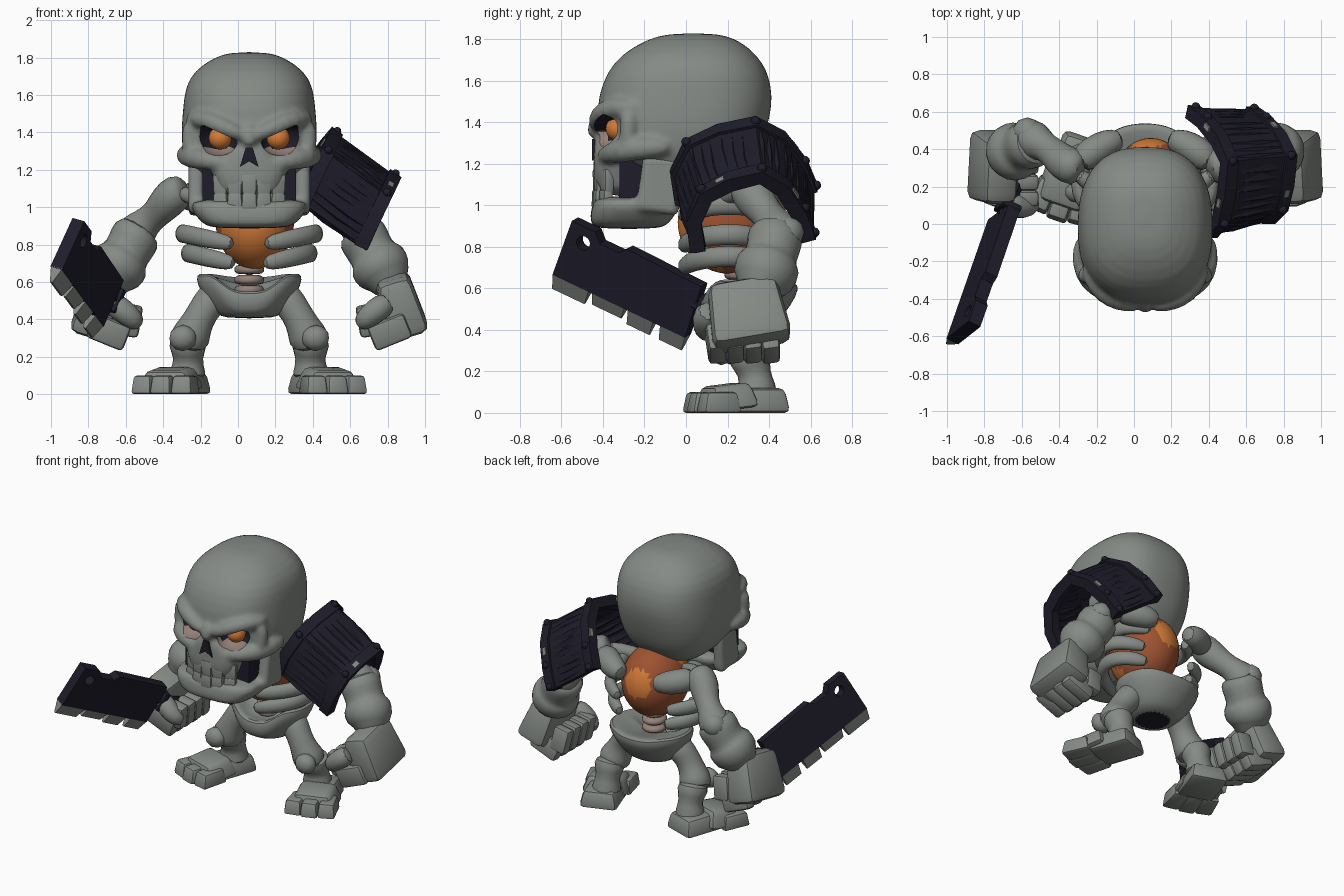
import bpy, bmesh, math
from mathutils import Vector, Matrix

if "Cube" in bpy.data.objects:
    bpy.data.objects.remove(bpy.data.objects["Cube"])

CX = 0.06          # the body's own centre line
made, cutters = [], []


def material(name, rgb):
    m = bpy.data.materials.new(name)
    m.use_nodes = True
    m.diffuse_color = (*rgb, 1)
    m.node_tree.nodes["Principled BSDF"].inputs["Base Color"].default_value = (*rgb, 1)
    return m


BONE = material("grey bone", (0.235, 0.255, 0.235))
DARK = material("dark iron", (0.013, 0.012, 0.023))
PINK = material("pinkish bone", (0.30, 0.22, 0.19))
FIRE = material("bright orange", (0.66, 0.20, 0.04))
EMBER = material("dark orange", (0.34, 0.085, 0.03))


def finish(name, bm, mats, subsurf=0, bevel=0, cutter=False):
    bmesh.ops.recalc_face_normals(bm, faces=bm.faces)
    me = bpy.data.meshes.new(name)
    bm.to_mesh(me)
    bm.free()
    for m in mats if isinstance(mats, tuple) else (mats,):
        me.materials.append(m)
    ob = bpy.data.objects.new(name, me)
    bpy.context.collection.objects.link(ob)
    if subsurf:
        ob.modifiers.new("smooth", 'SUBSURF').levels = subsurf
    if bevel:
        mod = ob.modifiers.new("round", 'BEVEL')
        mod.width, mod.segments = bevel, 2
    ob.hide_render = cutter
    (cutters if cutter else made).append(ob)
    return ob


def skin(bm, rings):
    """Join rings of points with quads and cap the ends."""
    vs = [[bm.verts.new(p) for p in r] for r in rings]
    n = len(vs[0])
    for a, b in zip(vs, vs[1:]):
        for i in range(n):
            bm.faces.new((a[i], a[(i + 1) % n], b[(i + 1) % n], b[i]))
    bm.faces.new(vs[0])
    bm.faces.new(vs[-1])


def loft(name, mats, rings, power=2.6, sides=24, warp=None):
    """Stack squarish ovals: each ring is height, half width, front y, back y."""
    def spread(c):
        return math.copysign(abs(c) ** (2 / power), c)
    bm, out = bmesh.new(), []
    for z, w, f, b in rings:
        ring = []
        for i in range(sides):
            a = math.tau * i / sides
            ring.append(Vector((w * spread(math.cos(a)),
                                (f + b) / 2 + (b - f) / 2 * spread(math.sin(a)), z)))
        out.append([(warp(p) if warp else p) + Vector((CX, 0, 0)) for p in ring])
    skin(bm, out)
    return finish(name, bm, mats, subsurf=1)


def tube(name, mat, pts, s=1, ref=(0, 1, 0), flat=1, sides=10, subsurf=1):
    """Bone through points of offset, y, z, radius; s picks the body side."""
    P = [Vector((CX + s * p[0], p[1], p[2])) for p in pts]
    rings = []
    for i, p in enumerate(P):
        t = (P[min(i + 1, len(P) - 1)] - P[max(i - 1, 0)]).normalized()
        a = t.cross(Vector(ref)).normalized()
        b = a.cross(t)
        r = pts[i][3]
        turns = [math.tau * (k + 0.5) / sides for k in range(sides)]
        rings.append([p + a * r * flat * math.cos(q) + b * r * math.sin(q) for q in turns])
    bm = bmesh.new()
    skin(bm, rings)
    return finish(name, bm, mat, subsurf)


def box(name, mat, size, M, bevel=0.03, taper=(1, 1), sign=-1):
    """Rounded block; the end on the given z sign is tapered."""
    bm = bmesh.new()
    bmesh.ops.create_cube(bm, size=1)
    for v in bm.verts:
        k = taper if v.co.z * sign > 0 else (1, 1)
        v.co = M @ Vector((v.co.x * size[0] * k[0], v.co.y * size[1] * k[1], v.co.z * size[2]))
    return finish(name, bm, mat, bevel=bevel)


def ball(name, mat, loc, r, detail=3):
    bm = bmesh.new()
    bmesh.ops.create_icosphere(bm, subdivisions=detail, radius=1,
                               matrix=Matrix.Translation(loc) @ Matrix.Diagonal((*r, 1)))
    return finish(name, bm, mat)


def at(x, y, z, rx=0, ry=0, rz=0):
    M = Matrix.Translation((x, y, z))
    for ang, ax in ((rz, 'Z'), (ry, 'Y'), (rx, 'X')):
        M = M @ Matrix.Rotation(math.radians(ang), 4, ax)
    return M


def cut(ob, cutter):
    mod = ob.modifiers.new("cut", 'BOOLEAN')
    mod.operation, mod.object, mod.solver = 'DIFFERENCE', cutter, 'EXACT'


def bake(objs):
    bpy.ops.object.select_all(action='DESELECT')
    for ob in objs:
        ob.select_set(True)
    bpy.context.view_layer.objects.active = objs[0]
    bpy.ops.object.convert(target='MESH')


def fuse(objs):
    """Melt several bones into the first one."""
    bake(objs)
    for ob in objs[1:]:
        made.remove(ob)
    bpy.ops.object.join()
    objs[0].modifiers.new("melt", 'REMESH').voxel_size = .016
    objs[0].modifiers.new("soften", 'SMOOTH').iterations = 3


# Skull: cranium, brows, cheekbones and upper jaw melted together
cranium = loft("cranium", (BONE, DARK, PINK), [
    (1.04, .12, .0, .15), (1.11, .26, -.10, .26), (1.20, .33, -.37, .33), (1.30, .36, -.415, .37),
    (1.42, .365, -.43, .405), (1.52, .355, -.425, .42), (1.64, .345, -.385, .40),
    (1.73, .295, -.31, .34), (1.80, .19, -.19, .25), (1.83, .10, -.08, .15)], 2.5, 32)
loft("upper_jaw", BONE, [(1.04, .17, -.43, -.2), (1.14, .18, -.45, -.2), (1.2, .22, -.445, -.2),
                         (1.26, .16, -.445, -.2), (1.35, .05, -.44, -.3)], 3)
tube("nose_bridge", BONE, [(0, -.40, 1.45, .04), (0, -.435, 1.38, .045), (0, -.45, 1.32, .035)])
for s in (-1, 1):
    tube("brow", BONE, [(.01, -.425, 1.375, .035), (.09, -.435, 1.405, .045), (.19, -.405, 1.455, .052),
                        (.27, -.33, 1.475, .052), (.33, -.22, 1.47, .03)], s, (0, 0, 1))
    tube("cheekbone", BONE, [(.10, -.41, 1.23, .035), (.21, -.375, 1.245, .05), (.30, -.31, 1.265, .065),
                             (.345, -.2, 1.28, .06), (.34, -.06, 1.28, .04)], s, (0, 0, 1))
    tube("temple", BONE, [(.31, -.29, 1.27, .05), (.32, -.27, 1.37, .045), (.31, -.28, 1.46, .05)], s)
fuse(made[:])
bm = bmesh.new()
for s in (-1, 1):
    bmesh.ops.create_uvsphere(bm, u_segments=24, v_segments=16, radius=1,
                              matrix=at(CX + s * .18, -.41, 1.365, 0, s * -14, s * 22) @ Matrix.Diagonal((.115, .15, .088, 1)))
for p in bm.verts:      # slanted, angry upper edge
    p.co.z = min(p.co.z, 1.35 + .45 * (abs(p.co.x - CX) - .05))
for f in bm.faces:
    c = f.calc_center_median()
    f.material_index = 2 if c.z < 1.318 or (c.y < -.37 and c.z < 1.36) else 1
cut(cranium, finish("socket_cutter", bm, (BONE, DARK, PINK), cutter=True))

# Jaw, teeth and nose
jaw = [loft("lower_jaw", BONE, [(.885, .20, -.43, -.12), (.91, .255, -.47, -.08), (1.0, .325, -.455, -.02),
                                (1.05, .31, -.44, -.04)], 3.2)]
for s in (-1, 1):
    jaw.append(box("jaw_ramus", BONE, (.08, .19, .28), at(CX + s * .285, -.125, 1.10, -6), .025, (1, 1.1)))
fuse(jaw)
box("jaw_hollow", DARK, (.5, .2, .22), at(CX, -.22, 1.12), 0)
bm = bmesh.new()
skin(bm, [[(CX + x, y, z) for x, z in ((-.05, 1.215), (0, 1.245), (.05, 1.215), (.018, 1.32), (-.018, 1.32))]
          for y in (-.453, -.35)])
finish("nose_hole", bm, DARK)
for i in range(-2, 3):
    x, y = CX + i * .075, -.425 + .011 * i * i
    box("upper_tooth", BONE, (.084, .05, .13), at(x, y, 1.11, 0, 0, i * 10), .01, (.85, .9))
    box("lower_tooth", BONE, (.084, .05, .09), at(x, y - .005, 1.03, 0, 0, i * 10), .01, (.9, .9), 1)

# Glowing core and spine
core = ball("core", (EMBER, FIRE), (CX + .03, .21, .92), (.21, .25, .25), 4)
for f in core.data.polygons:
    c = f.center - Vector((CX + .02, .21, .97))
    front = abs(c.x) < .17 and c.y < -.03
    f.material_index = int(front or (c.y > 0 and Vector((c.x, c.z)).length < .095))
for i in range(4):
    z = .53 + i * .055
    loft("vertebra", PINK, [(z, .06, .2, .33), (z + .012, .085, .18, .36),
                            (z + .04, .085, .18, .36), (z + .055, .06, .2, .33)], 2, 12)


# Pelvis, dipped at the front, with a dark underside
def dip(p):
    if p.z > .5:
        p.z -= .095 * max(0, min(1, (.19 - abs(p.x)) / .09)) * (1 if p.y < .25 else .2)
    return p


pelvis = loft("pelvis", (BONE, DARK), [(.405, .13, .13, .38), (.43, .18, .10, .44), (.54, .26, .07, .51),
                                       (.62, .29, .06, .55), (.65, .27, .08, .53), (.64, .22, .13, .47),
                                       (.62, .1, .2, .4)], 2.2, 24, dip)
for f in pelvis.data.polygons:
    f.material_index = int(f.center.z < .41)

# Everything that repeats on both sides
for s in (-1, 1):
    side = "left_" if s > 0 else "right_"
    ball(side + "eye", FIRE, (CX + s * .155, -.325, 1.37), (.062, .062, .062))

    # Ribs swing from the back round to the front
    for z, w in ((.975, .27), (.83, .355), (.725, .325)):
        pts = []
        for i in range(9):
            a = math.radians(60 - 138 * i / 8)
            pts.append((w * math.cos(a) * 1.02, .21 + .235 * math.sin(a), z + .075 * math.cos(a) - .045,
                        (.04, .052, .055)[min(i, 8 - i, 2)]))
        tube(side + "rib", BONE, pts, s, (0, 0, 1), .8, 8)
    tube(side + "scapula", BONE, [(.12, .46, 1.02, .05), (.19, .44, 1.03, .08), (.28, .39, 1.05, .09),
                                  (.36, .32, 1.07, .08)], s, (0, 0, 1))
    tube(side + "collarbone", BONE, [(.1, .12, 1.0, .04), (.25, .18, 1.04, .05), (.38, .28, 1.08, .05)], s, (0, 0, 1))

    # Arm, cuff and fist
    tube(side + "upper_arm", BONE, [(.34, .28, 1.10, .07), (.38, .3, 1.09, .105), (.44, .33, 1.03, .105),
                                    (.50, .39, .96, .08), (.55, .42, .92, .085), (.60, .45, .87, .12),
                                    (.63, .46, .82, .10)], s)
    ball(side + "elbow", BONE, (CX + s * .63, .49, .87), (.08, .08, .08), 2)
    tube(side + "forearm", BONE, [(.575, .44, .89, .10), (.60, .43, .86, .15), (.64, .42, .78, .135), (.67, .40, .735, .135),
                                  (.68, .40, .72, .17), (.725, .37, .64, .165), (.74, .36, .615, .12),
                                  (.77, .33, .54, .09)], s)
    box(side + "hand", BONE, (.23, .39, .32), at(CX + s * .805, .295, .48, 10, s * -17), .05, (.8, .85), 1)
    for i in range(4):
        y = .145 + .086 * i
        box(side + "finger", BONE, (.21, .088, .14), at(CX + s * .75, y, .335, 8, s * -22), .022)
        box(side + "fingertip", BONE, (.12, .084, .17), at(CX + s * .64, y, .395, 8, s * -10), .022)
    tube(side + "thumb", BONE, [(.75, .12, .50, .07), (.68, .09, .45, .07), (.62, .09, .40, .06),
                                (.59, .13, .37, .045)], s)

    # Leg and foot
    tube(side + "thigh", BONE, [(.15, .28, .55, .08), (.20, .27, .51, .10), (.25, .25, .44, .085),
                                (.29, .25, .36, .095), (.32, .26, .30, .12), (.33, .28, .25, .09)], s)
    ball(side + "kneecap", BONE, (CX + s * .355, .17, .30), (.075, .06, .07), 2)
    tube(side + "shin", BONE, [(.325, .29, .31, .09), (.33, .31, .26, .115), (.325, .33, .19, .075),
                               (.33, .34, .13, .10), (.33, .34, .08, .11)], s)
    turn = at(CX + s * .40, .22, 0, 0, 0, s * 19)
    box(side + "heel", BONE, (.26, .30, .12), turn @ at(0, .115, .06), .03, (.8, .85), 1)
    box(side + "instep", BONE, (.31, .24, .12), turn @ at(s * .01, -.03, .077, 7), .03, (.72, .8), 1)
    for i in (-1, 0, 1):
        box(side + "toe", BONE, (.118, .2, .1), turn @ at(i * .106 + s * .01, -.12 + abs(i) * .015, .05, 0, 0, i * 5),
            .018, (.85, .8), 1)

# Curved shoulder guard with rims, rivets and plank ridges
ARCH = [(-.02, .40), (-.045, .25), (.02, .11), (.16, .04), (.33, 0), (.45, .07), (.55, .21), (.60, .34)]


def guard(t, y, d):
    return Vector((.49 + .355 * t - .41 * d - .22 * max(0, y - .33), y + .08 * t * (1 - y / .55),
                   1.395 - .258 * t - .91 * d))


bm = bmesh.new()
grid = [[bm.verts.new(guard(t, y, d)) for y, d in ARCH] for t in (0, .33, .67, 1)]
for a, b in zip(grid, grid[1:]):
    for i in range(len(ARCH) - 1):
        bm.faces.new((a[i], a[i + 1], b[i + 1], b[i]))
plate = finish("shoulder_guard", bm, DARK)
mod = plate.modifiers.new("thick", 'SOLIDIFY')
mod.thickness, mod.offset = .045, 0
for t in (.06, .94):
    rim = [guard(t, y, d) for y, d in ARCH]
    tube("guard_rim", DARK, [(p.x - CX, p.y, p.z, .052) for p in rim], 1, (.8, 0, -.58), 1, 4, 0)
    for p in rim[::2] + rim[-1:]:
        ball("rivet", DARK, p + Vector((.018, (p.y - .29) * .09, .026)), (.024, .024, .024), 2)
    for i in (1, 3, 6):
        push = Vector((.018 if t > .5 else -.02, (p.y - .29) * .05, .03))
        ends = [rim[i].lerp(rim[i - 1], k) + push for k in (.35, .65)]
        tube("worn_chip", BONE, [(e.x - CX, e.y, e.z, .02) for e in ends], 1, (.8, 0, -.58), 1, 4, 0)
for (y, d), (y2, d2) in zip(ARCH, ARCH[1:]):
    for k in (.1, .4, .7):
        ends = [guard(t, y + (y2 - y) * k, d + (d2 - d) * k) for t in (.12, .35 + k * .4, .88)]
        tube("plank_ridge", DARK, [(p.x - CX, p.y, p.z, r) for p, r in zip(ends, (.024, .036, .024))],
             1, (0, 1, 0), .9, 5, 0)

# Cleaver, laid out in its own frame: x to the tip, z to the spine
u = Vector((-.22, -.63, .30)).normalized()
v = Vector((.15, .135, .30))
v = (v - u * v.dot(u)).normalized()
frame = Matrix((u, v.cross(u), v)).transposed().to_4x4()
frame.translation = (-.815, -.27, .615)
outline = [(-.36, -.11), (.38, -.11), (.37, .19), (.24, .19), (.2, .145), (.09, .145), (.06, .18), (-.36, .17)]
bm = bmesh.new()
skin(bm, [[frame @ Vector((x, y, z)) for x, z in outline] for y in (-.036, .036)])
blade = finish("cleaver_blade", bm, DARK)
bm = bmesh.new()
bmesh.ops.create_cone(bm, cap_ends=True, segments=12, radius1=.036, radius2=.036, depth=.3,
                      matrix=frame @ at(.28, 0, .11, 90))
cut(blade, finish("hole_cutter", bm, DARK, cutter=True))
for x, w, h in ((.28, .2, .085), (.07, .18, .07), (-.11, .14, .085), (-.29, .14, .085)):
    box("cutting_edge", BONE, (w, .07, h), frame @ at(x, 0, -.105 - h / 2), 0, (.9, .2))
tube("cleaver_handle", DARK, [(-p.x + CX, p.y, p.z, .04) for p in
                              (frame @ Vector((x, 0, .06)) for x in (-.34, -.42, -.62))], -1, (0, 0, 1), 1, 8, 0)
box("cleaver_collar", DARK, (.04, .11, .14), frame @ at(-.39, 0, .06), .01)

# Bake the modifiers, drop the cutters and smooth the shading
bake(made)
for ob in cutters:
    bpy.data.objects.remove(ob)
bpy.ops.object.shade_smooth_by_angle(angle=math.radians(35))
